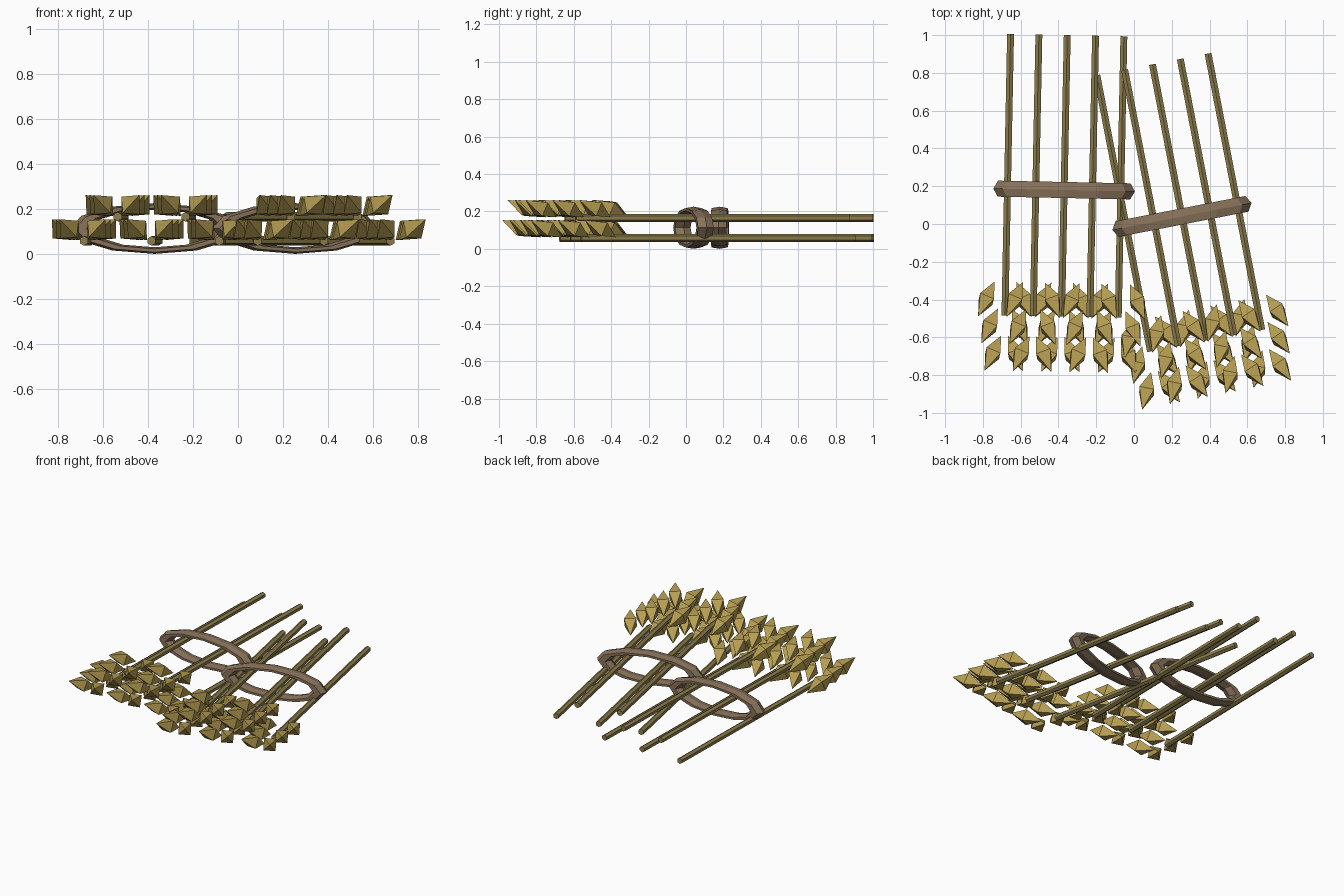
import bpy, bmesh, math
from mathutils import Vector, Matrix

if "Cube" in bpy.data.objects:
    bpy.data.objects.remove(bpy.data.objects["Cube"])


def material(name, rgb):
    m = bpy.data.materials.new(name)
    m.diffuse_color = (*rgb, 1)
    m.use_nodes = True
    m.node_tree.nodes["Principled BSDF"].inputs["Base Color"].default_value = m.diffuse_color
    return m


GRAIN = material("golden_grain", (0.47, 0.34, 0.085))
STALK = material("olive_straw", (0.27, 0.21, 0.075))
TWINE = material("brown_twine", (0.25, 0.17, 0.105))


def finish(bm, name, mat, place):
    bmesh.ops.recalc_face_normals(bm, faces=bm.faces)
    mesh = bpy.data.meshes.new(name)
    bm.to_mesh(mesh)
    bm.free()
    mesh.materials.append(mat)
    obj = bpy.data.objects.new(name, mesh)
    obj.matrix_world = place
    bpy.context.collection.objects.link(obj)


def add_kernel(bm, centre, side):
    # four-sided double-pointed grain, splayed outwards and upwards
    half = Vector((side * 0.042, -0.093, 0.046))
    a = half.normalized()
    d1 = Vector((-side * 0.7, 0, 0.7))
    d1 = (d1 - a * d1.dot(a)).normalized()
    d2 = a.cross(d1)
    ring = [bm.verts.new(centre + d * 0.056) for d in (d1, d2, -d1, -d2)]
    for tip in (bm.verts.new(centre + half), bm.verts.new(centre - half)):
        for i in range(4):
            bm.faces.new((ring[i], ring[(i + 1) % 4], tip))


def bundle(label, centre, angle):
    place = Matrix.Translation((*centre, 0)) @ Matrix.Rotation(math.radians(angle), 4, 'Z')
    for i in range(5):
        x = (i - 2) * 0.15
        z = 0.165 if i % 2 else 0.058

        # straight stalk
        bm = bmesh.new()
        m = Matrix.Translation((x, 0.075, z)) @ Matrix.Rotation(math.pi / 2, 4, 'X')
        bmesh.ops.create_cone(bm, cap_ends=True, segments=6, radius1=0.021,
                              radius2=0.021, depth=1.49, matrix=m)
        finish(bm, f"{label}_stalk_{i + 1}", STALK, place)

        # ear: three grains on each side, closing in towards the tip
        bm = bmesh.new()
        for side in (-1, 1):
            for k in range(3):
                c = Vector((x + side * (0.1 - 0.02 * k), -0.585 - 0.143 * k, z + 0.05))
                add_kernel(bm, c, side)
        finish(bm, f"{label}_ear_{i + 1}", GRAIN, place)

    # flattened twine loop
    bm = bmesh.new()
    n, s, major, minor = 12, 6, 0.326, 0.049
    rows = []
    for i in range(n):
        u = math.tau * i / n
        row = []
        for j in range(s):
            v = math.tau * j / s
            r = major + minor * math.cos(v)
            row.append(bm.verts.new((r * math.cos(u), minor * math.sin(v),
                                     0.113 + 0.3 * r * math.sin(u))))
        rows.append(row)
    for i in range(n):
        for j in range(s):
            p, q, t = rows[i], rows[(i + 1) % n], (j + 1) % s
            bm.faces.new((p[j], q[j], q[t], p[t]))
    finish(bm, f"{label}_tie", TWINE, place)


bundle("left", (-0.37, 0.18), -1.15)
bundle("right", (0.254, 0.04), 11.0)
